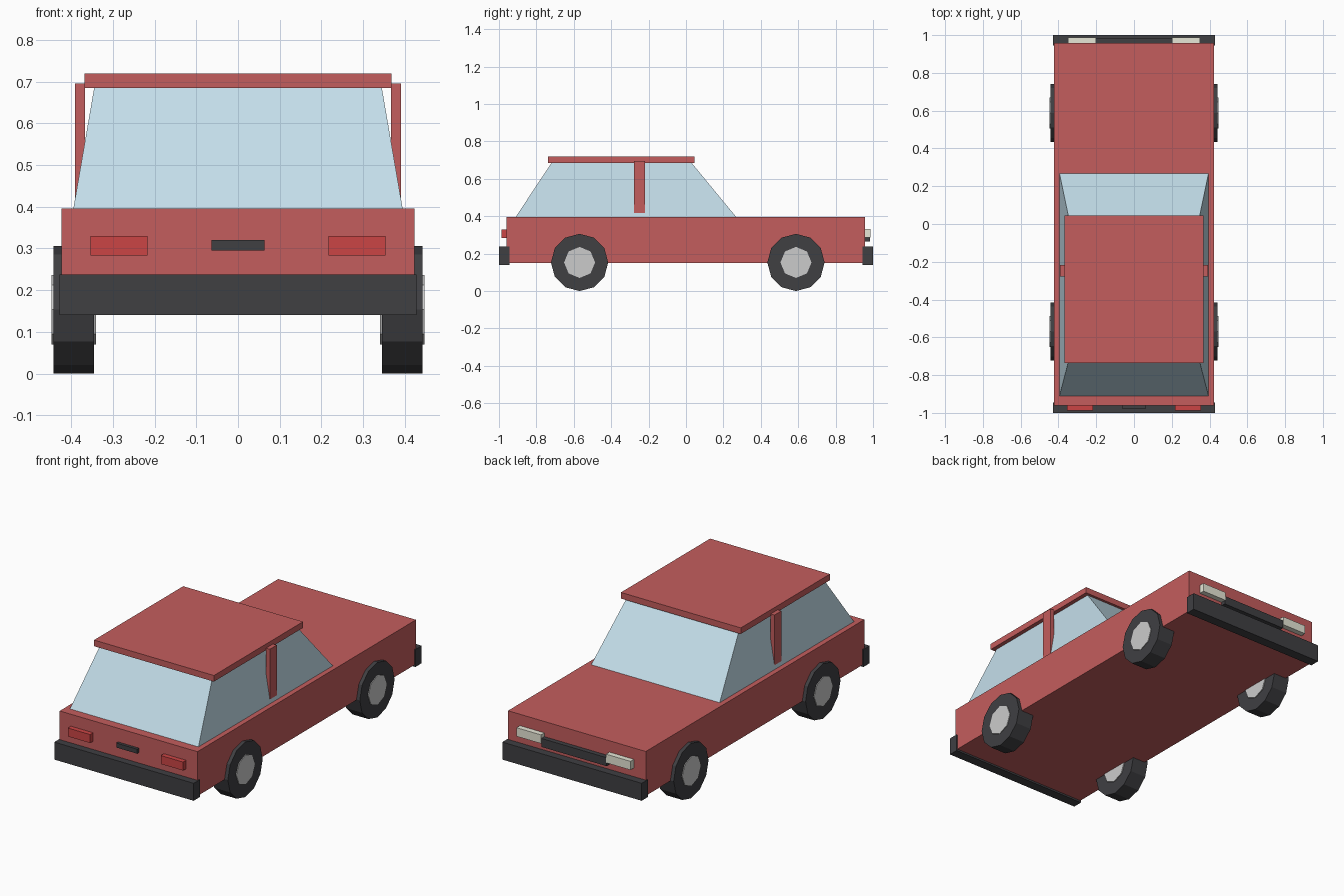
import bpy, bmesh
from math import pi
from mathutils import Matrix

if "Cube" in bpy.data.objects:
    bpy.data.objects.remove(bpy.data.objects["Cube"])


def material(name, rgb):
    m = bpy.data.materials.new(name)
    m.diffuse_color = (*rgb, 1)
    m.use_nodes = True
    m.node_tree.nodes["Principled BSDF"].inputs["Base Color"].default_value = m.diffuse_color
    return m


RED = material("red paint", (0.55, 0.11, 0.11))
GLASS = material("glass", (0.55, 0.73, 0.82))
DARK = material("dark rubber", (0.05, 0.05, 0.055))
METAL = material("hub metal", (0.55, 0.55, 0.57))
LAMP = material("headlight", (0.8, 0.8, 0.68))
TAIL = material("tail light", (0.6, 0.06, 0.06))


def finish(name, bm, mat):
    mesh = bpy.data.meshes.new(name)
    bm.to_mesh(mesh)
    bm.free()
    mesh.materials.append(mat)
    ob = bpy.data.objects.new(name, mesh)
    bpy.context.collection.objects.link(ob)
    return ob


def box(name, x, y, z, mat):
    bm = bmesh.new()
    bmesh.ops.create_cube(bm, size=1)
    for v in bm.verts:
        v.co = [(a + b) / 2 + c * (b - a) for (a, b), c in zip((x, y, z), v.co)]
    return finish(name, bm, mat)


def disc(name, x, y, z, radius, sides, mat):
    bm = bmesh.new()
    place = Matrix.Translation((sum(x) / 2, y, z)) @ Matrix.Rotation(pi / 2, 4, 'Y')
    bmesh.ops.create_cone(bm, cap_ends=True, segments=sides, radius1=radius,
                          radius2=radius, depth=abs(x[1] - x[0]), matrix=place)
    return finish(name, bm, mat)


# Lower body and roof
box("body", (-0.423, 0.423), (-0.96, 0.957), (0.15, 0.396), RED)
box("roof", (-0.368, 0.368), (-0.737, 0.045), (0.685, 0.719), RED)

# Tapered window block
cabin = box("cabin_glass", (-0.395, 0.395), (-0.912, 0.27), (0.394, 0.69), GLASS)
for v in cabin.data.vertices:
    if v.co.z > 0.5:
        v.co.x = 0.344 if v.co.x > 0 else -0.344
        v.co.y = 0.026 if v.co.y > 0 else -0.716

# Bumpers, number plate bar and grille
box("front_bumper", (-0.428, 0.428), (-1.0, -0.945), (0.14, 0.237), DARK)
box("rear_bumper", (-0.428, 0.428), (0.945, 1.0), (0.14, 0.237), DARK)
box("handle_bar", (-0.064, 0.064), (-0.976, -0.95), (0.295, 0.32), DARK)
box("grille", (-0.2, 0.2), (0.95, 0.983), (0.265, 0.312), DARK)

# Paired parts on both sides
for s, side in ((-1, "left"), (1, "right")):
    box(f"{side}_tail_light", sorted((s * 0.217, s * 0.354)),
        (-0.987, -0.95), (0.283, 0.33), TAIL)
    box(f"{side}_headlight", sorted((s * 0.2, s * 0.35)),
        (0.95, 0.987), (0.285, 0.333), LAMP)
    box(f"{side}_pillar", sorted((s * 0.367, s * 0.391)),
        (-0.279, -0.218), (0.41, 0.696), RED)
    for y, end in ((-0.569, "front"), (0.588, "rear")):
        disc(f"{end}_{side}_tyre", (s * 0.345, s * 0.443), y, 0.153, 0.153, 12, DARK)
        disc(f"{end}_{side}_hub", (s * 0.34, s * 0.447), y, 0.153, 0.083, 8, METAL)
